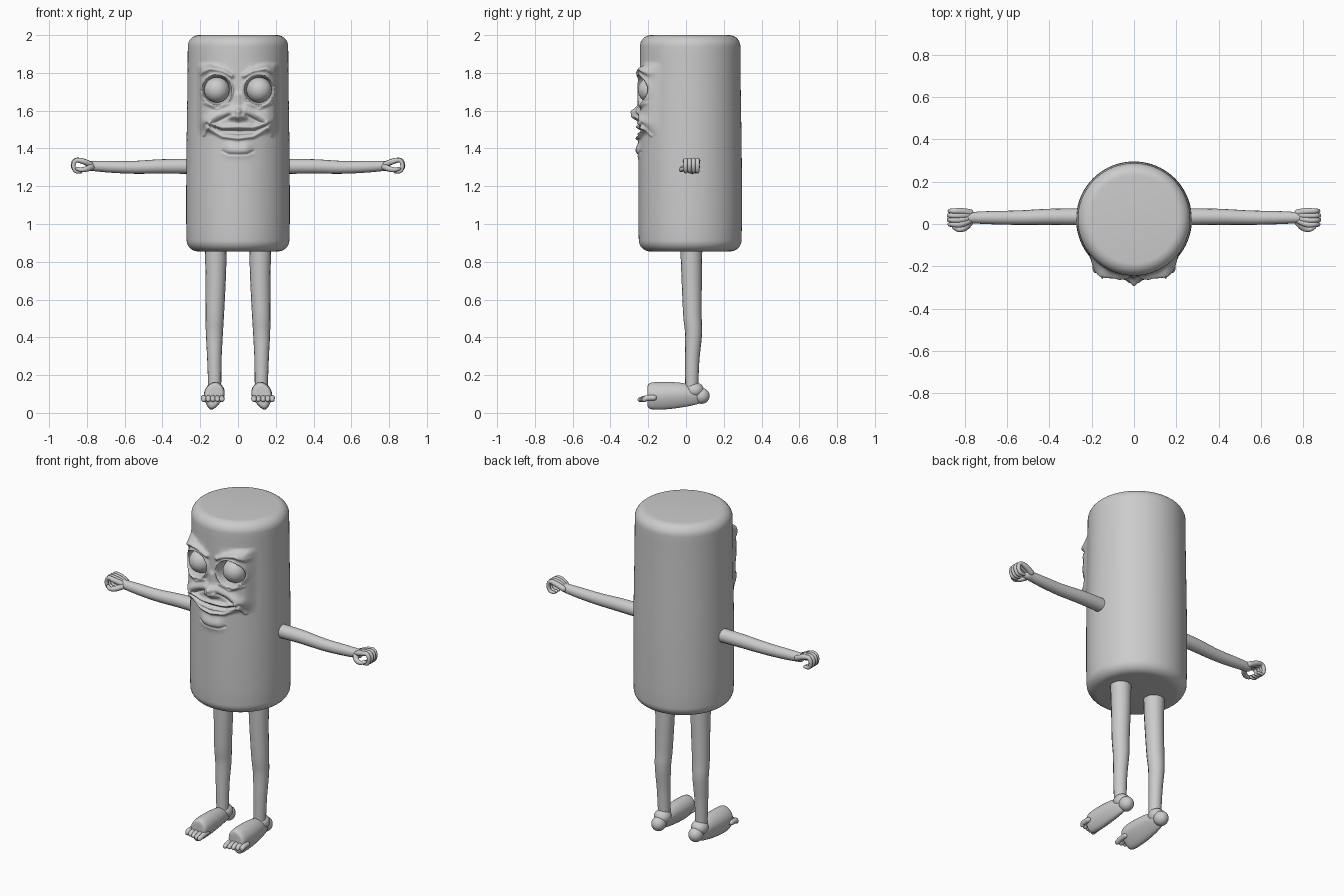
import bpy, bmesh, math
from mathutils import Vector

cube = bpy.data.objects.get("Cube")
if cube:
    bpy.data.objects.remove(cube, do_unlink=True)

GREY = (0.6, 0.6, 0.6, 1)
grey = bpy.data.materials.new("plain_grey")
grey.use_nodes = True
grey.diffuse_color = GREY
grey.node_tree.nodes["Principled BSDF"].inputs["Base Color"].default_value = GREY


def finish(name, bm):
    """Turn a bmesh into a smooth grey object."""
    bmesh.ops.recalc_face_normals(bm, faces=bm.faces)
    me = bpy.data.meshes.new(name)
    bm.to_mesh(me)
    bm.free()
    me.materials.append(grey)
    me.shade_smooth()
    ob = bpy.data.objects.new(name, me)
    bpy.context.collection.objects.link(ob)
    return ob


def skin(bm, rings):
    """Join rings of points with quads and close both ends."""
    rows = [[bm.verts.new(p) for p in ring] for ring in rings]
    n = len(rows[0])
    for a, b in zip(rows, rows[1:]):
        for i in range(n):
            j = (i + 1) % n
            bm.faces.new((a[i], a[j], b[j], b[i]))
    bm.faces.new(rows[0])
    bm.faces.new(rows[-1])


def tube(name, points, sides=16, steps=6):
    """Round limb through (x, y, z, radius) points, with domed ends."""
    pts = [Vector(p) for p in points]
    path = []
    for i in range(len(pts) - 1):
        a, b = pts[i], pts[i + 1]
        ta = (b - pts[max(i - 1, 0)]) / 2
        tb = (pts[min(i + 2, len(pts) - 1)] - a) / 2
        for k in range(steps):
            t = k / steps
            path.append(a * (2*t**3 - 3*t*t + 1) + ta * (t**3 - 2*t*t + t)
                        + b * (3*t*t - 2*t**3) + tb * (t**3 - t*t))
    path.append(pts[-1])
    dirs = [(path[min(i + 1, len(path) - 1)].xyz - path[max(i - 1, 0)].xyz).normalized()
            for i in range(len(path))]
    spine = [(p.xyz, p.w, d) for p, d in zip(path, dirs)]
    for end, sign in ((0, -1), (-1, 1)):
        c, r, d = spine[end]
        dome = [(c + d * sign * r * math.sin(a), r * math.cos(a), d) for a in (0.5, 1.0, 1.45)]
        spine = spine + dome if sign > 0 else dome[::-1] + spine
    rings, side = [], spine[0][2].orthogonal()
    for c, r, d in spine:
        side = (side - d * side.dot(d)).normalized()
        up = d.cross(side)
        rings.append([c + (side * math.cos(a) + up * math.sin(a)) * r
                      for a in (math.tau * i / sides for i in range(sides))])
    bm = bmesh.new()
    skin(bm, rings)
    return finish(name, bm)


def ball(name, centre, size):
    bm = bmesh.new()
    bmesh.ops.create_uvsphere(bm, u_segments=32, v_segments=20, radius=1)
    for v in bm.verts:
        v.co = Vector([c + s * k for c, s, k in zip(centre, size, v.co)])
    return finish(name, bm)


def smooth(lo, hi, v):
    t = min(max((v - lo) / (hi - lo), 0), 1)
    return t * t * (3 - 2 * t)


def ridge(x, z, line, width, height):
    """Rounded ridge, or groove if height is negative, along a line in x and z."""
    best = 9
    for (ax, az), (bx, bz) in zip(line, line[1:]):
        dx, dz = bx - ax, bz - az
        t = min(max(((x - ax) * dx + (z - az) * dz) / (dx * dx + dz * dz), 0), 1)
        best = min(best, math.hypot(x - ax - t * dx, z - az - t * dz))
    return height * math.exp(-(best / width) ** 2)


# Half-face features: line, width, height
EYE = (0.112, 1.71)
FEATURES = [
    ([(0.035, 1.785), (0.08, 1.81), (0.15, 1.825), (0.195, 1.80)], 0.013, 0.018),  # brow
    ([(0.08, 1.80), (0.16, 1.81)], 0.03, 0.012),
    ([(0.0, 1.68), (0.0, 1.61)], 0.017, 0.010),                     # nose bridge
    ([(0.0, 1.59), (0.0, 1.57)], 0.022, 0.042),                     # nose tip
    ([(0.03, 1.57), (0.034, 1.565)], 0.014, 0.018),                 # nostril
    ([(0.04, 1.60), (0.11, 1.575), (0.165, 1.545)], 0.024, 0.020),  # cheek
    ([(0.045, 1.575), (0.12, 1.535), (0.165, 1.53)], 0.007, -0.010),
    ([(0.05, 1.635), (0.11, 1.61), (0.18, 1.64)], 0.008, 0.008),    # eye bag
    ([(0.0, 1.515), (0.08, 1.512), (0.15, 1.53)], 0.011, 0.016),    # upper lip
    ([(0.0, 1.493), (0.09, 1.495), (0.16, 1.525)], 0.006, -0.012),  # mouth opening
    ([(0.0, 1.476), (0.08, 1.481), (0.15, 1.51)], 0.006, 0.009),    # teeth
    ([(0.0, 1.453), (0.08, 1.463), (0.16, 1.505)], 0.010, 0.017),   # lower lip
    ([(0.15, 1.535), (0.18, 1.47)], 0.007, 0.014),                  # mouth corner
    ([(0.0, 1.39), (0.04, 1.395)], 0.032, 0.016),                   # chin
    ([(0.0, 1.368), (0.05, 1.37), (0.08, 1.385)], 0.007, -0.006),
]


def sculpt(x, y, z):
    """Push the front of the body into a face."""
    x = abs(x)
    if y > 0 or x > 0.225 or not 1.28 < z < 1.9:
        return y
    push = sum(ridge(x, z, *f) for f in FEATURES)
    # flatter face plane at the outer brow and cheek
    push += 0.03 * smooth(0.08, 0.17, x) * smooth(1.46, 1.54, z) * (1 - smooth(1.82, 1.86, z))
    far = math.hypot(x - EYE[0], z - EYE[1])
    push += 0.014 * math.exp(-((far - 0.08) / 0.010) ** 2)
    y -= push * (1 - smooth(0.185, 0.222, x))
    hole = 1 - smooth(0.064, 0.082, far)
    return y + (-0.165 - y) * hole if y < -0.165 else y


# Body: rounded can, with finer rows where the face is
BEVEL, STEPS, SEGS = 0.06, 8, 200
arc = [math.pi / 2 * i / STEPS for i in range(STEPS + 1)]
profile = [(0.272 - BEVEL * (1 - math.sin(a)), 0.855 + BEVEL * (1 - math.cos(a))) for a in arc]
heights = [1.0, 1.1, 1.2] + [1.28 + 0.004 * i for i in range(156)]
profile += [(0.274 - 0.008 * smooth(1.2, 1.94, z), z) for z in heights]
profile += [(0.266 - BEVEL * (1 - math.cos(a)), 2 - BEVEL * (1 - math.sin(a))) for a in arc]
rings = []
for r, z in profile:
    ring = []
    for i in range(SEGS):
        t = 2 * i / SEGS - 1
        a = math.pi * (t + t ** 3) / 2
        x, y = r * math.sin(a), 0.022 - r * math.cos(a)
        ring.append((x, sculpt(x, y, z), z))
    rings.append(ring)
body = bmesh.new()
skin(body, rings)
finish("body", body)

# Foot cross-section, a wedge narrowing to the sole
SECTION = [(0.12, 0.172), (0.08, 0.148), (0.062, 0.1), (0.09, 0.055),
           (0.142, -0.002), (0.172, 0.045), (0.187, 0.1), (0.165, 0.145)]
STATIONS = [(-0.205, 0.7, 0), (-0.2, 1, 0), (-0.1, 1, 0.002), (0.0, 0.86, 0.006),
            (0.06, 0.6, 0), (0.085, 0.4, -0.005)]

for s, side in ((1, "left"), (-1, "right")):
    ball(f"{side}_eye", (s * EYE[0], -0.187, EYE[1]), (0.067, 0.068, 0.067))

    # Arm and curled hand
    tube(f"{side}_arm", [(s * 0.24, 0.034, 1.305, 0.040), (s * 0.4, 0.034, 1.305, 0.038),
                         (s * 0.55, 0.03, 1.30, 0.034), (s * 0.68, 0.03, 1.303, 0.031),
                         (s * 0.78, 0.03, 1.308, 0.026)])
    for i in range(4):
        y = -0.002 + 0.021 * i
        reach = 0.004 * (i in (1, 2))
        base = 0.018 + 0.012 * i
        tube(f"{side}_finger_{i + 1}",
             [(s * 0.775, base, 1.312, 0.016), (s * 0.82, y, 1.332, 0.015),
              (s * (0.857 + reach), y, 1.337, 0.012), (s * (0.871 + reach), y, 1.31, 0.011),
              (s * 0.86, y, 1.28, 0.010), (s * 0.832, y, 1.277, 0.009)], 10, 4)
    tube(f"{side}_thumb", [(s * 0.775, 0.01, 1.302, 0.017), (s * 0.80, -0.018, 1.292, 0.015),
                           (s * 0.83, -0.026, 1.287, 0.012), (s * 0.852, -0.015, 1.293, 0.010)], 10, 4)

    # Leg
    tube(f"{side}_leg", [(s * 0.118, 0.028, 0.90, 0.059), (s * 0.118, 0.03, 0.72, 0.054),
                         (s * 0.123, 0.034, 0.52, 0.049), (s * 0.125, 0.04, 0.42, 0.045),
                         (s * 0.125, 0.033, 0.28, 0.038), (s * 0.123, 0.03, 0.12, 0.034)])

    # Foot, heel and toes
    foot = bmesh.new()
    skin(foot, [[(s * (0.123 + (x - 0.123) * k), y, 0.09 + (z - 0.09) * k + lift)
                 for x, z in SECTION] for y, k, lift in STATIONS])
    foot = finish(f"{side}_foot", foot)
    rounding = foot.modifiers.new("rounding", "SUBSURF")
    rounding.levels = rounding.render_levels = 2
    ball(f"{side}_heel", (s * 0.123, 0.082, 0.09), (0.040, 0.043, 0.042))
    ball(f"{side}_ankle", (s * 0.123, 0.045, 0.12), (0.047, 0.05, 0.042))
    for i in range(5):
        x = 0.085 + 0.024 * i
        tube(f"{side}_toe_{i + 1}",
             [(s * x, -0.17, 0.08, 0.015), (s * x, -0.21, 0.078, 0.015),
              (s * x, -0.243 + 0.006 * i, 0.07, 0.013)], 10, 4)
